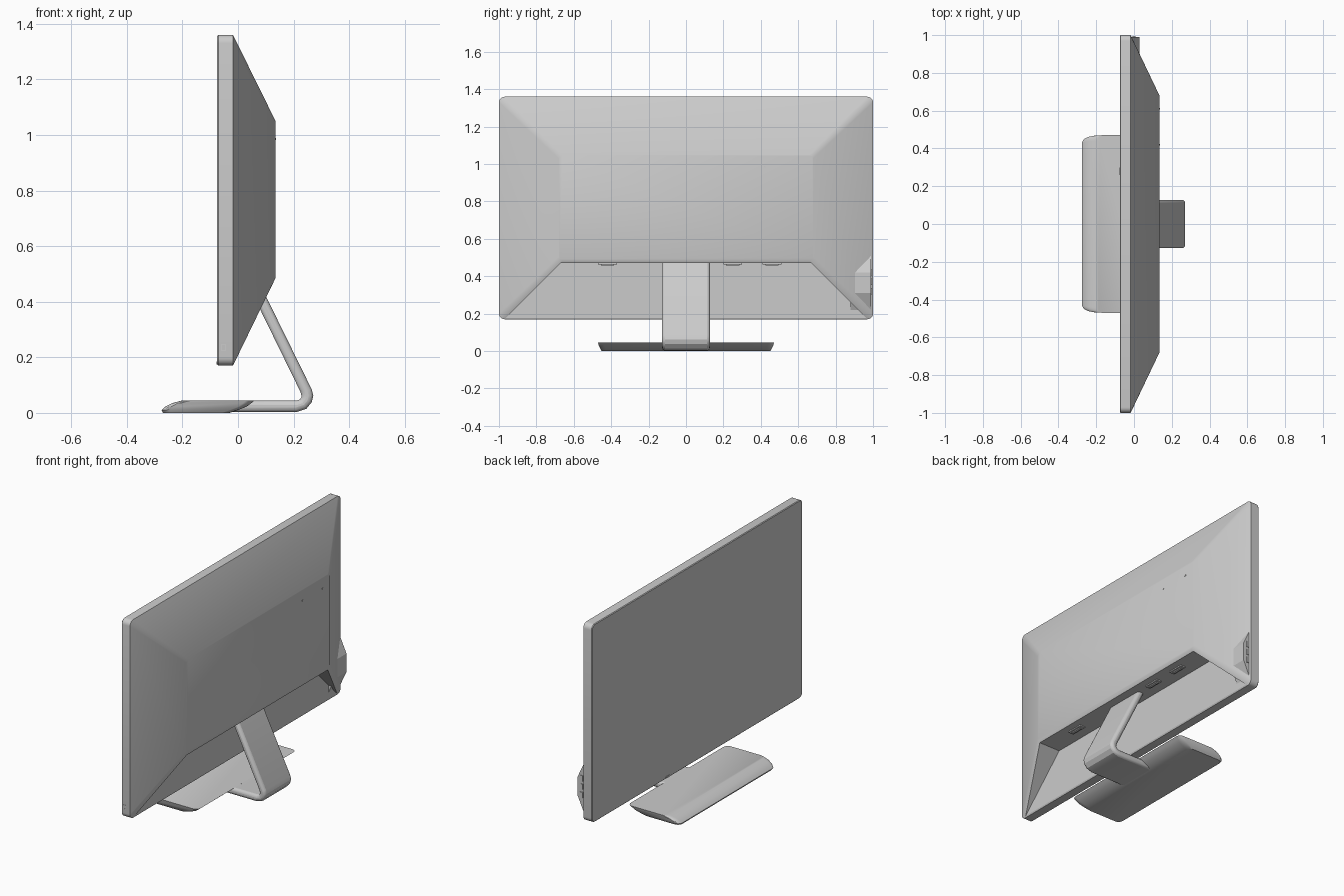
import bpy, bmesh, math

if "Cube" in bpy.data.objects:
    bpy.data.objects.remove(bpy.data.objects["Cube"])

grey = bpy.data.materials.new("light grey plastic")
grey.diffuse_color = (0.6, 0.6, 0.6, 1)
grey.use_nodes = True
grey.node_tree.nodes["Principled BSDF"].inputs["Base Color"].default_value = grey.diffuse_color


def finish(name, bm, smooth=True):
    bmesh.ops.recalc_face_normals(bm, faces=bm.faces)
    me = bpy.data.meshes.new(name)
    bm.to_mesh(me)
    bm.free()
    me.materials.append(grey)
    ob = bpy.data.objects.new(name, me)
    bpy.context.collection.objects.link(ob)
    bpy.ops.object.select_all(action='DESELECT')
    ob.select_set(True)
    bpy.context.view_layer.objects.active = ob
    if smooth:
        bpy.ops.object.shade_smooth_by_angle(angle=math.radians(25))
    return ob


def rounded_rect(u0, u1, v0, v1, r, seg=5):
    pts = []
    corners = [(u1 - r, v1 - r), (u0 + r, v1 - r), (u0 + r, v0 + r), (u1 - r, v0 + r)]
    for q, (cu, cv) in enumerate(corners):
        for i in range(seg + 1):
            a = math.pi / 2 * (q + i / seg)
            pts.append((cu + r * math.cos(a), cv + r * math.sin(a)))
    return pts


def loft(name, rings, axis):
    """Skin rounded rectangles (h, u0, u1, v0, v1, r) stacked along x or z."""
    bm = bmesh.new()
    loops = []
    for h, *rect in rings:
        loops.append([bm.verts.new((h, u, v) if axis == 'x' else (u, v, h))
                      for u, v in rounded_rect(*rect)])
    for a, b in zip(loops, loops[1:]):
        n = len(a)
        for i in range(n):
            bm.faces.new((a[i], a[(i + 1) % n], b[(i + 1) % n], b[i]))
    bm.faces.new(loops[0])
    bm.faces.new(loops[-1])
    return finish(name, bm)


def prism(name, pts, axis, lo, hi, smooth=True):
    """Extrude a 2D outline along x (points are y,z) or y (points are x,z)."""
    bm = bmesh.new()

    def at(p, h):
        return (h, p[0], p[1]) if axis == 'x' else (p[0], h, p[1])
    a = [bm.verts.new(at(p, lo)) for p in pts]
    b = [bm.verts.new(at(p, hi)) for p in pts]
    n = len(pts)
    for i in range(n):
        bm.faces.new((a[i], a[(i + 1) % n], b[(i + 1) % n], b[i]))
    bm.faces.new(a)
    bm.faces.new(b)
    return finish(name, bm, smooth)


def box(name, x0, x1, y0, y1, z0, z1):
    return prism(name, [(x0, z0), (x1, z0), (x1, z1), (x0, z1)], 'y', y0, y1, False)


# Display housing: slim front slab flowing into a tapered back
housing = loft("display_housing", [
    (-0.075, -0.996, 0.996, 0.174, 1.356, 0.026),
    (-0.071, -1.0, 1.0, 0.17, 1.36, 0.03),
    (-0.018, -1.0, 1.0, 0.17, 1.36, 0.03),
    (0.135, -0.68, 0.68, 0.485, 1.05, 0.02)], 'x')

# Trapezoid recess under the back, leaving a thin rim
cutter = prism("recess_cutter", [(-0.99, 0.15), (0.99, 0.15), (0.67, 0.47), (-0.67, 0.47)],
               'x', -0.014, 0.4, False)
cutter.hide_render = True
cut = housing.modifiers.new("recess", 'BOOLEAN')
cut.operation = 'DIFFERENCE'
cut.solver = 'EXACT'
cut.object = cutter
bpy.ops.object.select_all(action='DESELECT')
housing.select_set(True)
bpy.context.view_layer.objects.active = housing
bpy.ops.object.modifier_apply(modifier=cut.name)
bpy.data.objects.remove(cutter)
bpy.ops.object.shade_smooth_by_angle(angle=math.radians(25))

# Side connector housing
prism("side_port_housing", [(-0.03, 0.21), (-0.018, 0.21), (0.028, 0.31),
                            (0.028, 0.42), (-0.018, 0.52), (-0.03, 0.52)],
      'y', 0.88, 0.99, False)
for z in (0.32, 0.37, 0.42):
    box("side_port", -0.008, 0.008, 0.985, 0.994, z - 0.017, z + 0.017)

# Connectors under the lip of the recess
for y, w in ((-0.42, 0.05), (0.25, 0.05), (0.46, 0.05)):
    box("lower_port", 0.05, 0.085, y - w, y + w, 0.463, 0.475)
    box("lower_port_tongue", 0.06, 0.075, y - w * 0.7, y + w * 0.7, 0.458, 0.465)

# Power button on the side: a raised ring of four bars
bx, bz = -0.052, 0.235
for s in (-1, 1):
    box("power_button_side", bx + s * 0.007 - 0.002, bx + s * 0.007 + 0.002,
        -1.001, -0.995, bz - 0.013, bz + 0.013)
    box("power_button_end", bx - 0.007, bx + 0.007,
        -1.001, -0.995, bz + s * 0.011 - 0.002, bz + s * 0.011 + 0.002)

# Indicator tab on the lower front edge, screw caps on the back
box("indicator_tab", -0.077, -0.07, 0.26, 0.30, 0.174, 0.184)
for y in (0.42, 0.61):
    box("screw_cap", 0.13, 0.137, y - 0.004, y + 0.004, 0.981, 0.989)

# Foot plate with rounded front and undercut back
loft("foot_plate", [
    (0.000, -0.270, -0.03, -0.450, 0.450, 0.03),
    (0.010, -0.275, 0.000, -0.457, 0.457, 0.03),
    (0.022, -0.262, 0.030, -0.463, 0.463, 0.03),
    (0.035, -0.237, 0.048, -0.468, 0.468, 0.03),
    (0.045, -0.200, 0.060, -0.470, 0.470, 0.03)], 'z')

# Bent neck rising from the foot into the recess
neck = prism("stand_neck", [
    (0.061, 0.50), (0.265, 0.085), (0.271, 0.062), (0.265, 0.038), (0.246, 0.015),
    (0.21, 0.003), (-0.06, 0.003), (-0.06, 0.044), (0.21, 0.044), (0.222, 0.048),
    (0.229, 0.058), (0.225, 0.075), (0.017, 0.50)], 'y', -0.128, 0.128)
bev = neck.modifiers.new("soft_edges", 'BEVEL')
bev.width = 0.016
bev.segments = 3
bev.limit_method = 'ANGLE'
bev.angle_limit = math.radians(62)
bev.use_clamp_overlap = False
